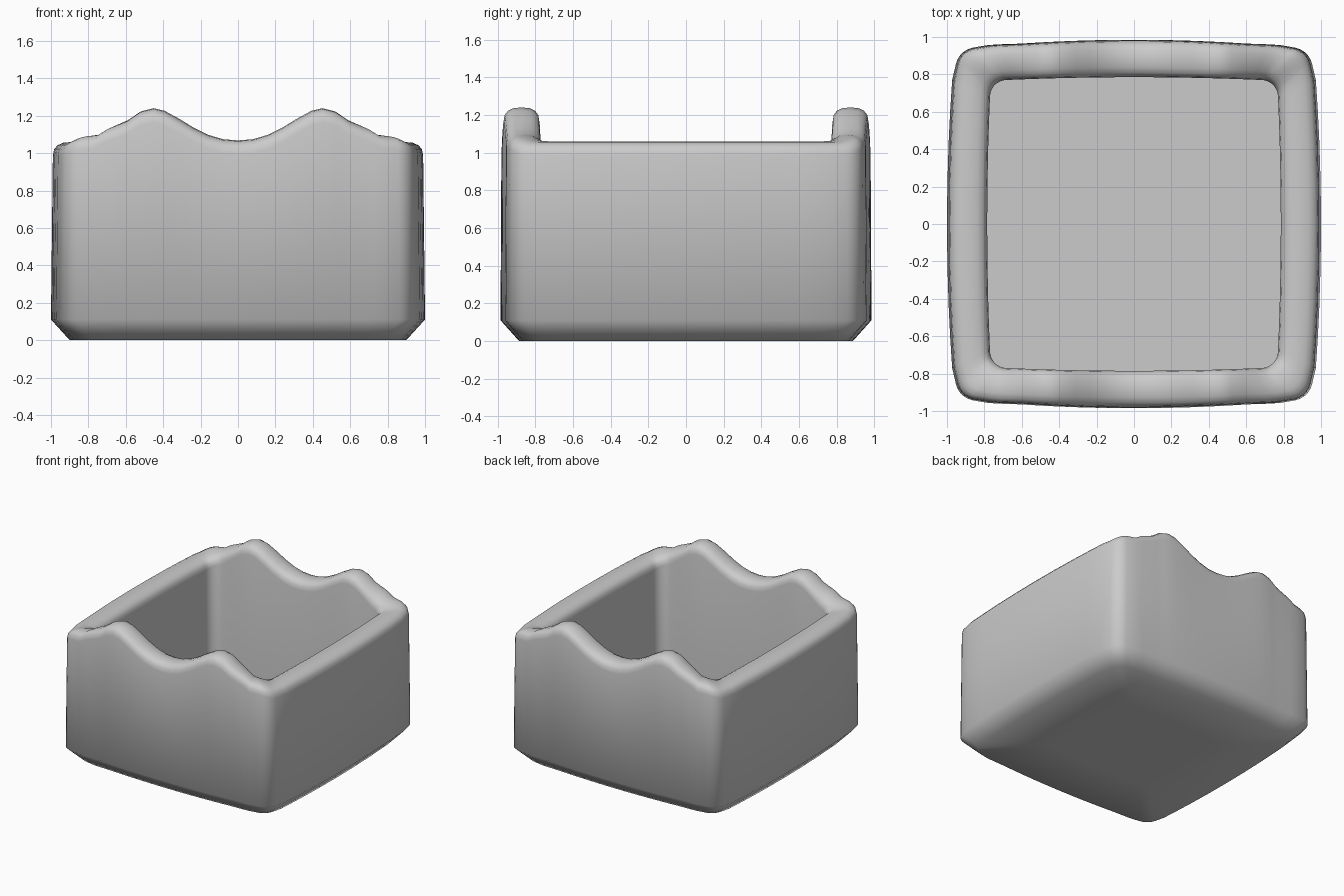
import bpy, bmesh, math

old = bpy.data.objects.get("Cube")
if old:
    bpy.data.objects.remove(old, do_unlink=True)

grey = bpy.data.materials.new("plain grey")
grey.use_nodes = True
grey.diffuse_color = (0.6, 0.6, 0.6, 1)
grey.node_tree.nodes["Principled BSDF"].inputs["Base Color"].default_value = grey.diffuse_color

# Rim crest along the front: distance from the middle, height
CREST = [(0, 1.068), (.08, 1.074), (.16, 1.097), (.24, 1.135), (.32, 1.183), (.4, 1.226),
         (.46, 1.24), (.53, 1.223), (.6, 1.176), (.66, 1.133), (.71, 1.1)]
SIDE_HEIGHT = 1.06
CORNER_STEPS = 6


def quarter():
    """Stations from front middle to side middle: outer point, inner point, crest height."""
    rows = []
    bulge = lambda t: .985 - .04 * (t / .84) ** 2
    inner = lambda t: .785 - .015 * (t / .7) ** 2
    for x, h in CREST:
        rows.append(((x * 1.1 if x > .6 else x, bulge(x)), (x * .97, inner(x)), h))
    for i in range(1, CORNER_STEPS + 1):
        a = math.pi / 2 * (1 - i / (CORNER_STEPS + 1))
        c, s = math.cos(a), math.sin(a)
        rows.append(((.84 + .115 * c, .83 + .115 * s), (.68 + .09 * c, .68 + .09 * s),
                     SIDE_HEIGHT + .035 * s * s))
    for y in (.7, .55, .4, .2, 0):
        rows.append(((bulge(y) + .015, y * 1.1), (inner(y), y * .97), SIDE_HEIGHT))
    return rows


def full_loop():
    q = quarter()
    flip = lambda rows, sx, sy: [((o[0] * sx, o[1] * sy), (n[0] * sx, n[1] * sy), h)
                                 for o, n, h in rows]
    return (flip(q, 1, 1) + flip(q[-2::-1], 1, -1)
            + flip(q[1:], -1, -1) + flip(q[-2:0:-1], -1, 1))


stations = full_loop()
bm = bmesh.new()


def add_ring(place):
    return [bm.verts.new(place(*s)) for s in stations]


def flat_ring(scale, z):
    return add_ring(lambda o, n, h: (o[0] * scale, o[1] * scale, z))


def rim_ring(blend, drop):
    """Ring between outer (0) and inner (1) wall, a set depth below the crest."""
    return add_ring(lambda o, n, h: (o[0] * .99 + (n[0] - o[0] * .99) * blend,
                                     o[1] * .995 + (n[1] - o[1] * .995) * blend, h - drop))


# Underside, chamfered foot and outer wall
rings = [flat_ring(.45, 0), flat_ring(.9, 0), flat_ring(1, .11)]
# Rounded rim
for step in range(9):
    a = math.pi * step / 8
    rings.append(rim_ring(.5 - .5 * math.copysign(abs(math.cos(a)) ** .8, math.cos(a)),
                          .075 * (1 - math.sin(a) ** .8)))
# Inner wall down to the floor
rings.append(add_ring(lambda o, n, h: (n[0], n[1], .12)))

for low, high in zip(rings, rings[1:]):
    for i in range(len(low)):
        j = (i + 1) % len(low)
        bm.faces.new((low[i], low[j], high[j], high[i]))
bm.faces.new(rings[0])
bm.faces.new(rings[-1])
bmesh.ops.recalc_face_normals(bm, faces=bm.faces[:])

mesh = bpy.data.meshes.new("planter_box")
bm.to_mesh(mesh)
bm.free()
mesh.materials.append(grey)
box = bpy.data.objects.new("planter_box", mesh)
bpy.context.collection.objects.link(box)
bpy.context.view_layer.objects.active = box
box.select_set(True)
bpy.ops.object.shade_smooth_by_angle(angle=math.radians(60))
